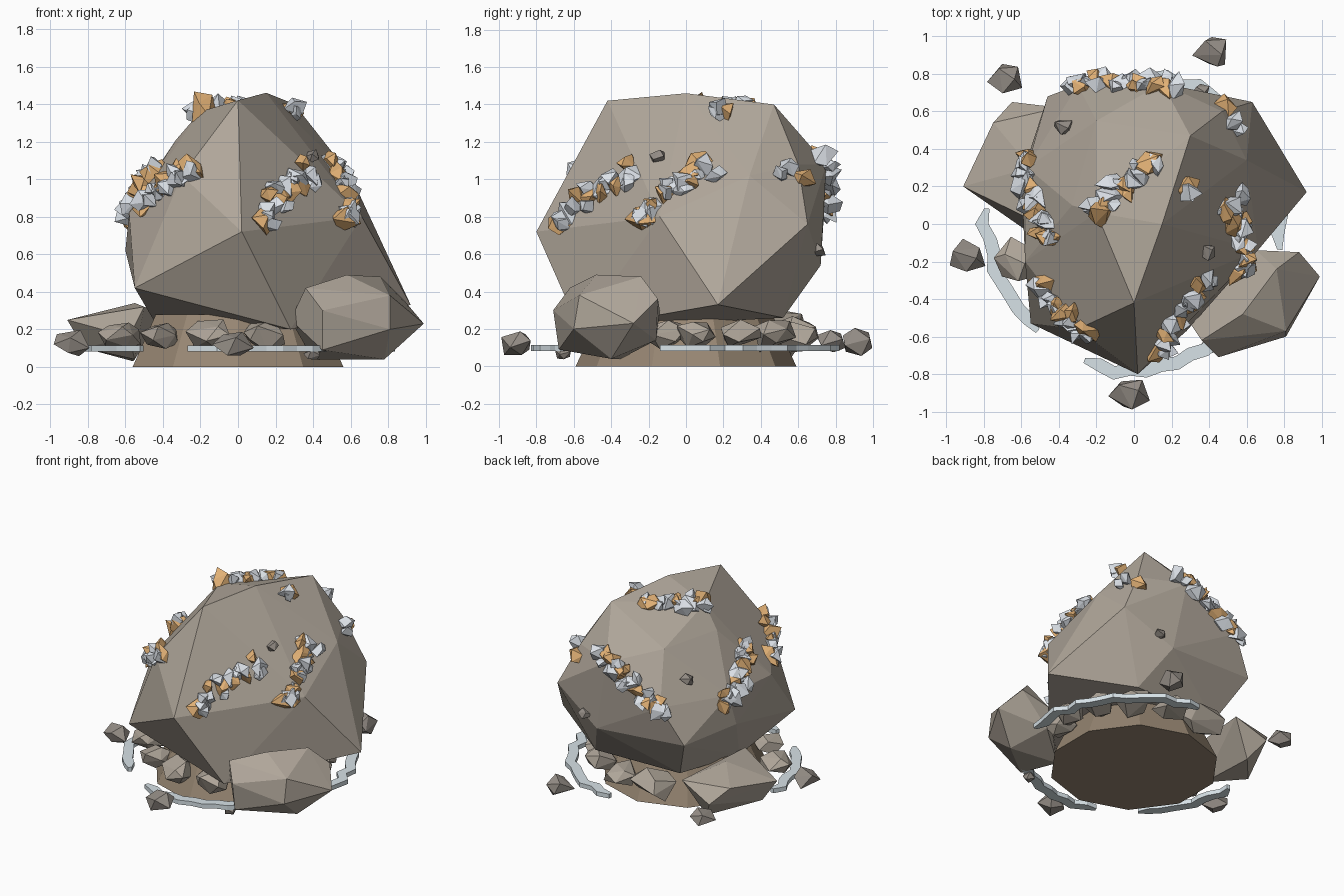
import bpy, bmesh, math, random
from mathutils import Vector
from mathutils.bvhtree import BVHTree

if "Cube" in bpy.data.objects:
    bpy.data.objects.remove(bpy.data.objects["Cube"])

random.seed(7)


def material(name, r, g, b):
    m = bpy.data.materials.new(name)
    m.diffuse_color = (r, g, b, 1)
    m.use_nodes = True
    m.node_tree.nodes["Principled BSDF"].inputs["Base Color"].default_value = m.diffuse_color
    return m


STONE = material("stone", 0.43, 0.38, 0.32)
DARK = material("pebble_stone", 0.30, 0.27, 0.24)
EARTH = material("earth", 0.31, 0.24, 0.17)
ORANGE = material("orange_ore", 0.76, 0.44, 0.18)
PALE = material("pale_crystal", 0.72, 0.76, 0.81)
RIBBON = material("pale_vein", 0.68, 0.76, 0.80)


def finish(name, bm, mat):
    bmesh.ops.recalc_face_normals(bm, faces=bm.faces)
    me = bpy.data.meshes.new(name)
    bm.to_mesh(me)
    bm.free()
    me.materials.append(mat)
    ob = bpy.data.objects.new(name, me)
    bpy.context.collection.objects.link(ob)
    return ob


def hull(name, points, mat):
    """Faceted stone: convex hull around a few corner points."""
    bm = bmesh.new()
    for p in points:
        bm.verts.new(p)
    bmesh.ops.convex_hull(bm, input=bm.verts)
    loose = [v for v in bm.verts if not v.link_faces]
    bmesh.ops.delete(bm, geom=loose, context='VERTS')
    return finish(name, bm, mat)


def chunk(name, c, size, mat, axis=None, n=11):
    """Small irregular stone; with an axis it is drawn out like a crystal."""
    pts = []
    for i in range(n):
        h = 1 - 2 * (i + 0.5) / n
        a = i * 2.4 + random.uniform(-0.4, 0.4)
        r = math.sqrt(1 - h * h)
        v = Vector((r * math.cos(a), r * math.sin(a), h * (1.5 if axis else 1)))
        v *= random.uniform(0.8, 1.15)
        if axis:
            v = axis.to_track_quat('Z', 'Y') @ v
        pts.append(Vector(c) + Vector((v.x * size[0], v.y * size[1], v.z * size[2])))
    return hull(name, pts, mat)


# Main boulder
boulder = hull("main_boulder", [
    (0, -0.42, 1.42), (0.15, 0, 1.46), (0.3, 0.47, 1.40),          # crest
    (0.02, -0.8, 0.72), (-0.55, -0.53, 0.42), (0.28, -0.57, 0.2),  # front
    (0.92, 0.17, 0.33), (0.6, 0.34, 1.02), (0.63, 0.65, 0.76),     # right
    (0.66, -0.14, 0.8), (0.47, 0.6, 1.08),
    (-0.33, 0.1, 1.21), (-0.2, 0.06, 1.36), (-0.58, -0.2, 0.82),   # left
    (-0.6, 0.25, 0.62), (-0.57, 0.3, 0.85), (-0.3, -0.56, 1.02),
    (-0.46, 0.68, 0.58), (-0.3, 0.74, 0.85), (0.15, 0.75, 1.08),   # back
    (0.25, 0.72, 0.54), (-0.2, 0.55, 1.2),
    (0.4, 0.52, 0.26), (-0.3, 0.5, 0.26), (-0.45, 0, 0.25)], STONE)  # underside

# Tapered earth plinth
bm = bmesh.new()
bmesh.ops.create_cone(bm, cap_ends=True, segments=10, radius1=0.59, radius2=0.46, depth=0.28)
bmesh.ops.translate(bm, verts=bm.verts, vec=(0, 0, 0.14))
finish("plinth", bm, EARTH)

# Two leaning side rocks
hull("right_side_rock", [
    (0.28, -0.5, 0.25), (0.36, -0.62, 0.42), (0.58, -0.48, 0.49), (0.76, -0.24, 0.48),
    (0.88, -0.15, 0.36), (0.99, -0.28, 0.23), (0.81, -0.6, 0.2), (0.81, -0.57, 0.38),
    (0.45, -0.71, 0.3), (0.45, -0.68, 0.09), (0.78, -0.4, 0.04), (0.65, -0.14, 0.3),
    (0.65, -0.16, 0.14), (0.4, -0.35, 0.04)], STONE)
hull("left_back_rock", [
    (-0.91, 0.2, 0.25), (-0.75, 0.54, 0.28), (-0.65, 0.65, 0.17), (-0.4, 0.62, 0.28),
    (-0.5, 0, 0.32), (-0.55, 0.3, 0.34), (-0.82, 0.25, 0.1), (-0.56, 0.55, 0.03),
    (-0.58, -0.03, 0.16), (-0.55, 0.1, 0.04)], STONE)

# Stones tucked around the plinth
for i, (a, r, s) in enumerate([(198, 0.66, 0.13), (224, 0.58, 0.12), (255, 0.52, 0.14),
                               (285, 0.52, 0.13), (5, 0.63, 0.12), (27, 0.6, 0.13),
                               (50, 0.6, 0.14), (76, 0.59, 0.13), (103, 0.6, 0.17),
                               (350, 0.58, 0.12)]):
    t = math.radians(a)
    chunk(f"base_stone_{i}", (r * math.cos(t), r * math.sin(t), 0.17), (s, s, s * 0.65), STONE)

# Loose outlying pebbles
for i, (x, y, z, s) in enumerate([(-0.89, -0.17, 0.12, 0.105), (-0.68, 0.78, 0.13, 0.095),
                                  (0.42, 0.92, 0.13, 0.105), (-0.02, -0.9, 0.12, 0.105),
                                  (0.4, -0.66, 0.07, 0.05)]):
    chunk(f"pebble_{i}", (x, y, z), (s, s * 0.9, s * 0.75), DARK, n=9)

# Chips stuck on the boulder
for i, p in enumerate([(0.39, -0.15, 1.12), (-0.38, 0.52, 1.0), (0.35, 0.7, 0.62)]):
    chunk(f"boulder_chip_{i}", p, (0.055, 0.055, 0.04), DARK, n=8)

# Broken wavy ribbons circling the base
for k, (a0, a1) in enumerate([(174, 228), (250, 312), (-10, 84)]):
    bm = bmesh.new()
    n = (a1 - a0) // 6
    rings = []
    for i in range(n + 1):
        t = math.radians(a0 + (a1 - a0) * i / n)
        r = 0.785 + random.uniform(-0.03, 0.03)
        w = 0.014 if i in (0, n) else 0.036
        rings.append([bm.verts.new(((r + d) * math.cos(t), (r + d) * math.sin(t), z))
                      for d, z in ((-w, 0.082), (w, 0.082), (w, 0.115), (-w, 0.115))])
    for p, q in zip(rings, rings[1:]):
        for j in range(4):
            bm.faces.new((p[j], p[j - 1], q[j - 1], q[j]))
    bm.faces.new(rings[0])
    bm.faces.new(rings[-1])
    finish(f"vein_ribbon_{k}", bm, RIBBON)

# Crystal seams snapped to the boulder surface
bm = bmesh.new()
bm.from_mesh(boulder.data)
tree = BVHTree.FromBMesh(bm)
bm.free()
seams = [
    [(0.15, -0.68, 0.8), (0.3, -0.5, 0.97), (0.43, -0.33, 1.06)],
    [(0.63, -0.28, 0.83), (0.61, -0.05, 1.0), (0.53, 0.1, 1.08)],
    [(-0.24, -0.6, 1.06), (-0.4, -0.5, 0.98), (-0.5, -0.36, 0.92)],
    [(-0.58, 0.33, 0.78), (-0.55, 0.13, 0.93), (-0.46, -0.08, 1.05)],
    [(0.18, 0.73, 1.1), (-0.05, 0.74, 0.98), (-0.28, 0.74, 0.86)],
    [(-0.17, 0.07, 1.38), (-0.08, 0.2, 1.42), (0.05, 0.32, 1.45)],
    [(0.3, 0.2, 1.36)], [(0.47, 0.56, 1.0)]]
for s, path in enumerate(seams):
    path = [Vector(p) for p in path]
    spots = [path[0]]
    for a, b in zip(path, path[1:]):
        n = max(2, round((b - a).length / 0.1))
        spots += [a.lerp(b, (i + 1) / n) for i in range(n)]
    for i, p in enumerate(spots):
        kinds = [(ORANGE, 0.068), (PALE, 0.06), (PALE, 0.045)]
        if i % 2:
            kinds = [(PALE, 0.066), (ORANGE, 0.05), (PALE, 0.045)]
        for j, (mat, size) in enumerate(kinds):
            spread = Vector([random.uniform(-0.065, 0.065) for _ in range(3)])
            hit, nor = tree.find_nearest(p + spread * (0.4 if j == 0 else 1))[:2]
            pos = hit + nor * (0.0 if j == 0 else 0.022)
            lean = (nor * 0.7 + Vector([random.uniform(-1, 1) for _ in range(3)])).normalized()
            k = size * random.uniform(0.85, 1.15)
            chunk(f"crystal_{s}_{i}_{j}", pos, (k, k, k), mat, axis=lean, n=8)
